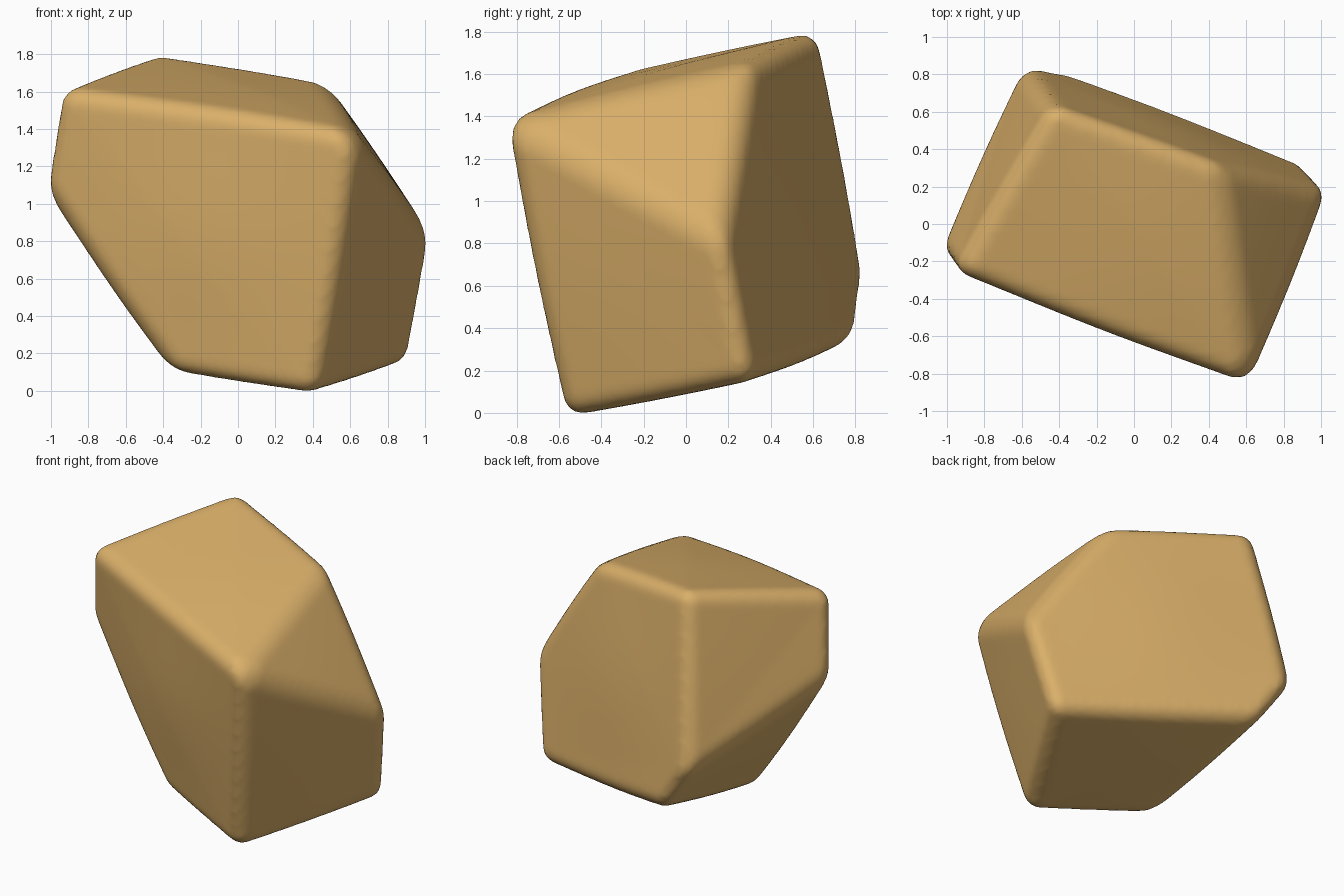
import bpy
import bmesh
from mathutils import Vector

cube = bpy.data.objects.get("Cube")
if cube:
    bpy.data.objects.remove(cube, do_unlink=True)

# Sandstone colour
SAND = (0.70, 0.43, 0.142, 1.0)
sand = bpy.data.materials.new("sandstone")
sand.use_nodes = True
sand.diffuse_color = SAND
sand.node_tree.nodes["Principled BSDF"].inputs["Base Color"].default_value = SAND

# Corners of a tilted block with two opposite corners sliced off
corners = {
    "front_top": (0.635, -0.885, 1.39),
    "front_base": (0.41, -0.595, -0.045),
    "left_top": (-0.98, -0.27, 1.63),
    "left_mid": (-1.06, -0.14, 1.09),
    "left_base": (-0.355, -0.29, 0.09),
    "back_top": (-0.45, 0.65, 1.83),
    "back_mid": (-0.60, 0.865, 0.65),
    "back_base": (-0.385, 0.825, 0.335),
    "right_top": (0.47, 0.32, 1.66),
    "right_mid": (1.06, 0.18, 0.81),
    "right_base": (0.945, 0.315, 0.13),
}
faces = [
    ("front_top", "left_top", "left_mid", "left_base", "front_base"),
    ("front_top", "right_top", "back_top", "left_top"),
    ("front_top", "right_mid", "right_top"),
    ("front_top", "front_base", "right_base", "right_mid"),
    ("back_top", "right_top", "right_mid", "right_base", "back_base", "back_mid"),
    ("left_top", "back_top", "back_mid", "left_mid"),
    ("left_mid", "back_mid", "back_base", "left_base"),
    ("front_base", "left_base", "back_base", "right_base"),
]

# Block, with its origin in the middle of the stone
centre = Vector((0, 0, 0.895))
bm = bmesh.new()
verts = {name: bm.verts.new(Vector(co) - centre) for name, co in corners.items()}
for names in faces:
    bm.faces.new([verts[n] for n in names])
bmesh.ops.recalc_face_normals(bm, faces=bm.faces[:])
mesh = bpy.data.meshes.new("boulder")
bm.to_mesh(mesh)
bm.free()
mesh.materials.append(sand)
mesh.shade_smooth()

boulder = bpy.data.objects.new("boulder", mesh)
boulder.location = centre
bpy.context.collection.objects.link(boulder)

# Worn, rounded edges
bevel = boulder.modifiers.new("worn_edges", "BEVEL")
bevel.limit_method = "NONE"
bevel.width = 0.09
bevel.segments = 5

# Even, dense surface
remesh = boulder.modifiers.new("even_surface", "REMESH")
remesh.mode = "VOXEL"
remesh.voxel_size = 0.025
remesh.use_smooth_shade = True
soften = boulder.modifiers.new("soften", "SMOOTH")
soften.factor = 0.5
soften.iterations = 4

# Gently swollen faces
swell = boulder.modifiers.new("swollen_faces", "CAST")
swell.cast_type = "SPHERE"
swell.factor = 0.07
